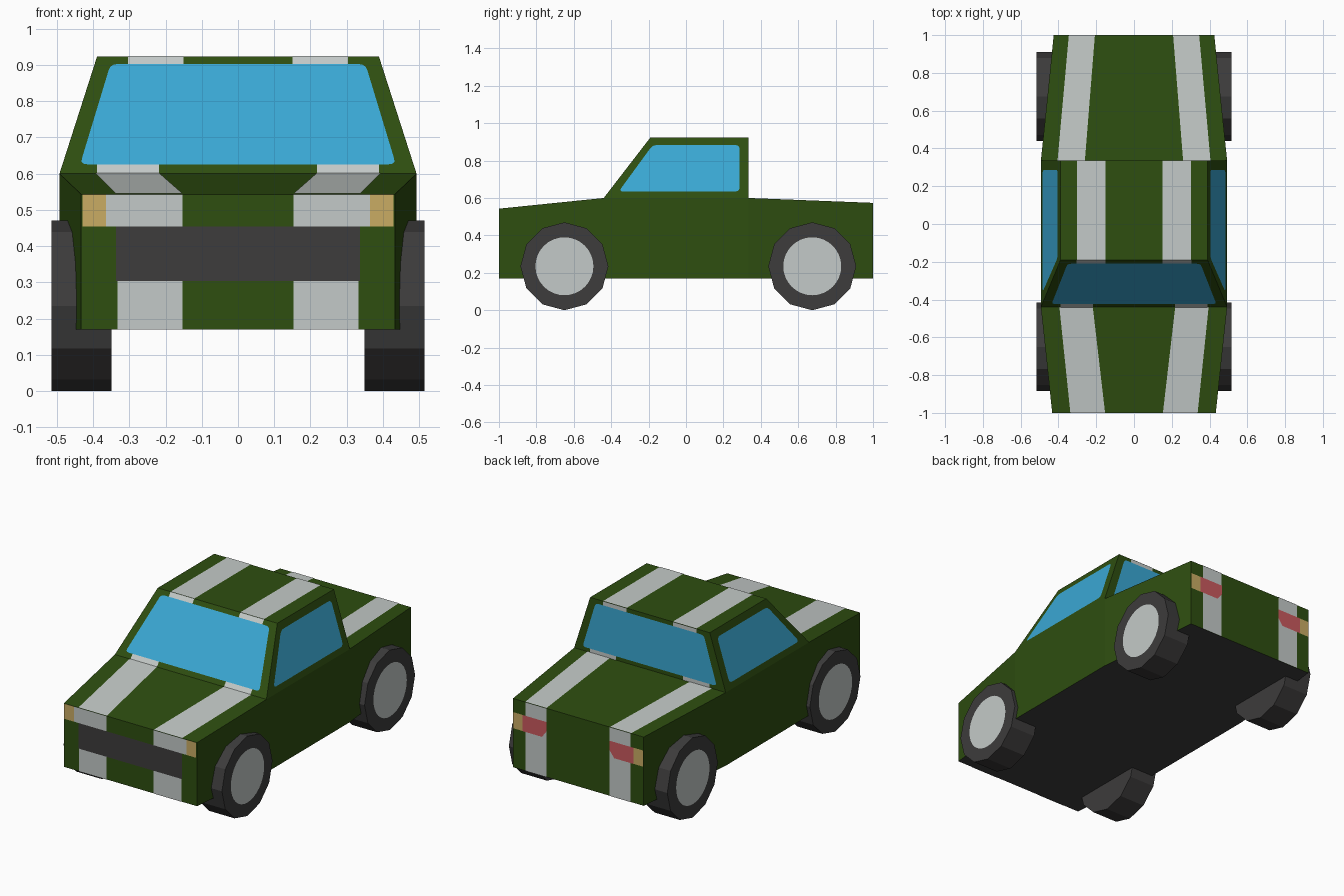
import bpy, bmesh, math
from mathutils import Vector, Matrix

if "Cube" in bpy.data.objects:
    bpy.data.objects.remove(bpy.data.objects["Cube"])


def mat(name, rgb):
    m = bpy.data.materials.new(name)
    lin = [((c / 255 + 0.055) / 1.055) ** 2.4 for c in rgb]
    m.diffuse_color = (*lin, 1)
    m.use_nodes = True
    m.node_tree.nodes["Principled BSDF"].inputs["Base Color"].default_value = m.diffuse_color
    return m


GREEN = mat("green paint", (46, 78, 16))
WHITE = mat("white stripe", (196, 202, 200))
GLASS = mat("blue glass", (58, 168, 212))
DARK = mat("dark rubber", (61, 60, 60))
AMBER = mat("amber lamp", (202, 172, 100))
RED = mat("red lamp", (202, 90, 94))


def make(name, bm, *mats):
    me = bpy.data.meshes.new(name)
    bm.to_mesh(me)
    bm.free()
    for m in mats:
        me.materials.append(m)
    ob = bpy.data.objects.new(name, me)
    bpy.context.collection.objects.link(ob)
    return ob


def rounded(pts, r):
    """Replace each corner by a short curve."""
    out = []
    for i, p in enumerate(pts):
        a = p + (pts[i - 1] - p).normalized() * r
        b = p + (pts[(i + 1) % len(pts)] - p).normalized() * r
        for t in (0, 0.33, 0.67, 1):
            out.append(a * (1 - t) ** 2 + p * 2 * t * (1 - t) + b * t * t)
    return out


def plate(name, pts, out, m, lift=0.002, r=0, mirror=True):
    """Thin painted panel facing the direction 'out', mirrored across x."""
    bm = bmesh.new()
    for s in ((1, -1) if mirror else (1,)):
        o = Vector((out[0] * s, out[1], out[2]))
        P = [Vector((p[0] * s, p[1], p[2])) for p in pts]
        n = (P[1] - P[0]).cross(P[2] - P[0]).normalized()
        if n.dot(o) < 0:
            P.reverse()
            n = -n
        if r:
            P = rounded(P, r)
        bm.faces.new([bm.verts.new(p + n * lift) for p in P])
    return make(name, bm, m)


FRONT, BACK, UP, SIDE = (0, -1, 0), (0, 1, 0), (0, 0, 1), (1, 0, 0)
ZB, ZC, ZR = 0.17, 0.60, 0.924          # floor, waist and roof heights
YW, YR, YC = -0.44, -0.19, 0.335        # windshield base, roof front, cab back


def rake(z):   # windshield depth at a height
    return YW + (YR - YW) * (z - ZC) / (ZR - ZC)


def flank(z):  # cab half width at a height
    return 0.493 - 0.104 * (z - ZC) / (ZR - ZC)


# Body shell: lofted sections, with the cab on the middle bay
bm = bmesh.new()
rings = []
for y, w, z in ((-1, 0.433, 0.543), (YW, 0.493, ZC), (YC, 0.493, ZC), (1, 0.425, 0.574)):
    rings.append([bm.verts.new(p) for p in ((-w, y, ZB), (w, y, ZB), (w, y, z), (-w, y, z))])
for k in range(3):
    a, b = rings[k], rings[k + 1]
    for i in range(4):
        if (k, i) != (1, 2):
            j = (i + 1) % 4
            bm.faces.new((a[i], a[j], b[j], b[i]))
bm.faces.new(rings[0])
bm.faces.new(rings[3])
w = flank(ZR)
base = [rings[1][3], rings[1][2], rings[2][2], rings[2][3]]
roof = [bm.verts.new(p) for p in ((-w, YR, ZR), (w, YR, ZR), (w, YC, ZR), (-w, YC, ZR))]
for i in range(4):
    j = (i + 1) % 4
    bm.faces.new((base[i], base[j], roof[j], roof[i]))
bm.faces.new(roof)
bmesh.ops.recalc_face_normals(bm, faces=bm.faces)
for f in bm.faces:                       # dark underside
    f.material_index = 1 if f.normal.z < -0.9 else 0
make("body", bm, GREEN, DARK)

# Racing stripes on hood, roof and rear deck
plate("hood_stripes", [(0.153, -1, 0.543), (0.337, -1, 0.543),
                       (0.395, YW, ZC), (0.218, YW, ZC)], UP, WHITE)
plate("roof_stripes", [(0.15, YR, ZR), (0.303, YR, ZR),
                       (0.303, YC, ZR), (0.15, YC, ZR)], UP, WHITE)
plate("deck_stripes", [(0.26, YC, ZC), (0.405, YC, ZC),
                       (0.345, 1, 0.574), (0.207, 1, 0.574)], UP, WHITE)

# Stripe ends above and below the front and rear glass, then the glass
for tag, out, depth in (("front", FRONT, rake), ("rear", BACK, lambda z: YC)):
    for part, z0, z1, x0, x1 in (("lower", ZC, 0.627, 0.218, 0.39),
                                 ("upper", 0.898, ZR, 0.15, 0.304)):
        plate(f"{tag}_{part}_stripe_ends",
              [(x0, depth(z0), z0), (x1, depth(z0), z0),
               (x1, depth(z1), z1), (x0, depth(z1), z1)], out, WHITE)
    lo, hi = 0.624, 0.901
    plate(f"{tag}_window", [(-0.436, depth(lo), lo), (0.436, depth(lo), lo),
                            (0.352, depth(hi), hi), (-0.352, depth(hi), hi)],
          out, GLASS, 0.003, 0.02, mirror=False)

# Side windows
plate("side_windows", [(flank(z), y, z) for y, z in
                       ((-0.36, 0.634), (0.287, 0.634), (0.287, 0.883), (-0.178, 0.883))],
      SIDE, GLASS, 0.002, 0.025)


def rect(x0, x1, z0, z1, y):
    return [(x0, y, z0), (x1, y, z0), (x1, y, z1), (x0, y, z1)]


# Nose: grille, stripes and lamps
plate("grille", rect(-0.337, 0.337, 0.304, 0.454, -1), FRONT, DARK, mirror=False)
plate("bumper_stripes", rect(0.153, 0.333, ZB, 0.304, -1), FRONT, WHITE)
plate("nose_stripes", rect(0.153, 0.365, 0.454, 0.543, -1), FRONT, WHITE)
plate("front_lamps", rect(0.365, 0.43, 0.454, 0.543, -1), FRONT, AMBER)

# Tail: stripes and lamps
plate("tail_stripes", rect(0.205, 0.342, ZB, 0.574, 1), BACK, WHITE)
plate("tail_lamps", [(0.36, 1, 0.40), (0.36, 1, 0.495), (0.205, 1, 0.495),
                     (0.205, 1, 0.44), (0.235, 1, 0.40)], BACK, RED, 0.003)
plate("tail_indicators", rect(0.36, 0.423, 0.40, 0.495, 1), BACK, AMBER)

# Wheels: twelve-sided tyres with pale round hub faces
R = 0.235
for tag, y in (("front", -0.65), ("rear", 0.675)):
    for side, s in (("right", 1), ("left", -1)):
        bm = bmesh.new()
        turn = Matrix.Translation((s * 0.4325, y, R)) @ Matrix.Rotation(math.pi / 2, 4, 'Y')
        bmesh.ops.create_cone(bm, cap_ends=True, segments=12, radius1=R, radius2=R,
                              depth=0.165, matrix=turn)
        make(f"{tag}_{side}_tyre", bm, DARK)
    ring = [(0.515, y + 0.155 * math.cos(a), R + 0.155 * math.sin(a))
            for a in (math.tau * i / 32 for i in range(32))]
    plate(f"{tag}_hubs", ring, SIDE, WHITE)
